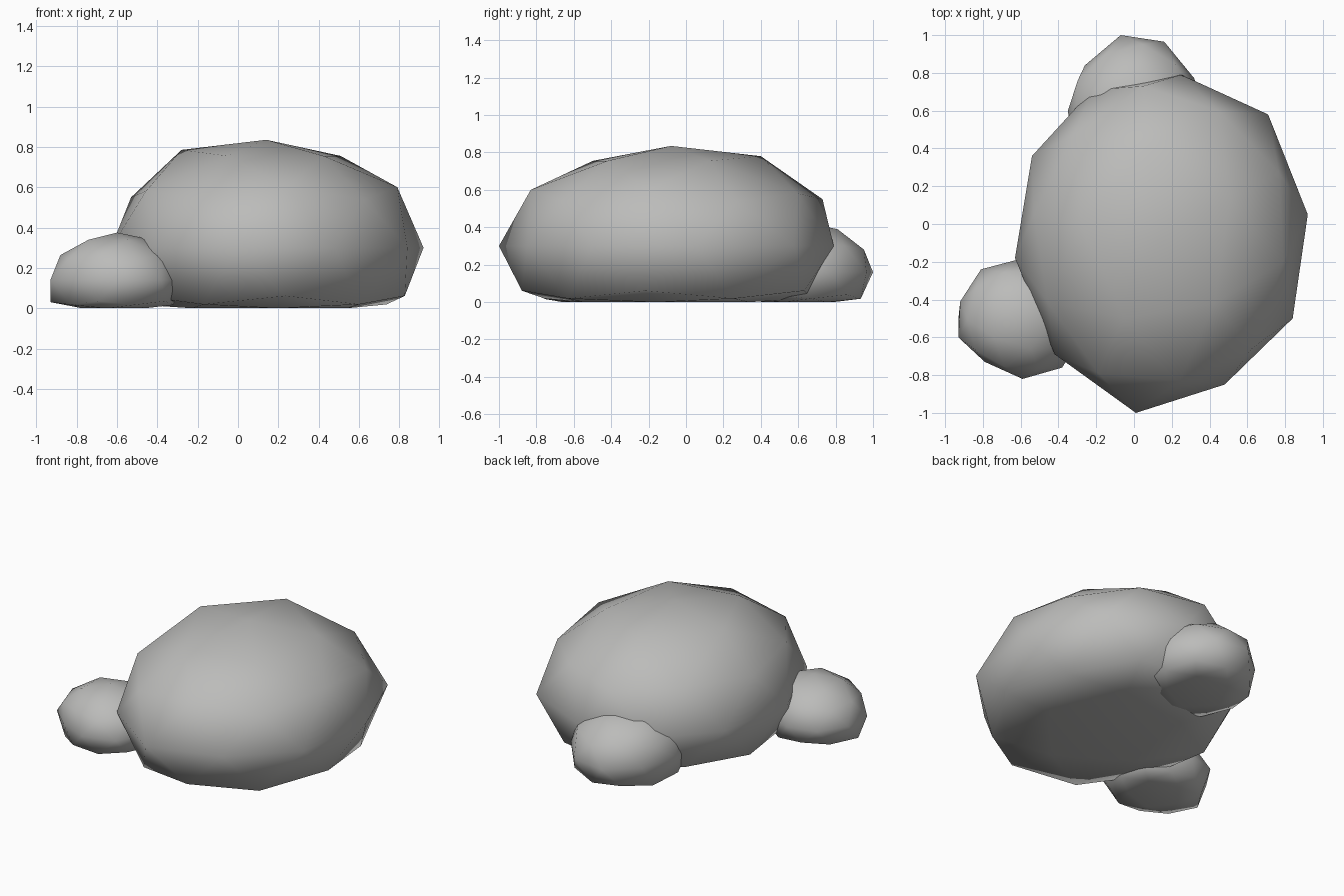
import bpy
import math
from mathutils import Matrix, Vector

cube = bpy.data.objects.get("Cube")
if cube:
    bpy.data.objects.remove(cube, do_unlink=True)

# Plain grey stone
stone = bpy.data.materials.new("grey_stone")
stone.use_nodes = True
GREY = (0.5, 0.5, 0.49, 1.0)
stone.diffuse_color = GREY
stone.node_tree.nodes["Principled BSDF"].inputs["Base Color"].default_value = GREY


def rock(name, centre, size, turn, rim, bumps=()):
    """Squashed icosphere, flat underneath; rim points shape its widest ring."""
    bpy.ops.mesh.primitive_ico_sphere_add(subdivisions=2, radius=1)
    obj = bpy.context.object
    obj.name = obj.data.name = name
    mesh = obj.data
    mesh.transform(Matrix.Translation(centre)
                   @ Matrix.Diagonal((*size, 1))
                   @ Matrix.Rotation(math.radians(turn), 4, "Z"))
    # Pull the nearest corner onto each chosen point
    targets = [Vector((x, y, centre[2])) for x, y in rim]
    targets += [Vector(b) for b in bumps]
    for t in targets:
        min(mesh.vertices, key=lambda v: (v.co - t).length).co = t
    # Flatten the underside onto the ground
    for v in mesh.vertices:
        v.co.z = max(v.co.z, 0)
    mesh.materials.append(stone)
    mesh.shade_smooth()
    return obj


# Large boulder
rock("large_boulder", (0.14, -0.08, 0.30), (0.78, 0.90, 0.535), 26,
     rim=[(0.92, 0.05), (0.71, 0.58), (0.25, 0.79), (-0.22, 0.71),
          (-0.54, 0.36), (-0.63, -0.18), (-0.42, -0.69), (0.01, -1.0),
          (0.48, -0.85), (0.84, -0.50)],
     bumps=[(0.79, -0.2, 0.60), (0.24, -0.83, 0.60), (0.05, 0.73, 0.55),
            (-0.53, 0.05, 0.55), (-0.28, 0.0, 0.785), (0.08, 0.40, 0.78)])

# Small stone on the right side
rock("side_stone", (-0.60, -0.505, 0.14), (0.33, 0.31, 0.235), 0,
     rim=[(-0.62, -0.19), (-0.81, -0.24), (-0.92, -0.41), (-0.93, -0.60),
          (-0.79, -0.73), (-0.59, -0.82), (-0.38, -0.76)],
     bumps=[(-0.93, -0.505, 0.03)])

# Small stone at the back
rock("back_stone", (0.0, 0.61, 0.16), (0.37, 0.385, 0.27), 10,
     rim=[(-0.35, 0.60), (-0.26, 0.84), (-0.07, 1.0), (0.16, 0.965),
          (0.32, 0.77)])
